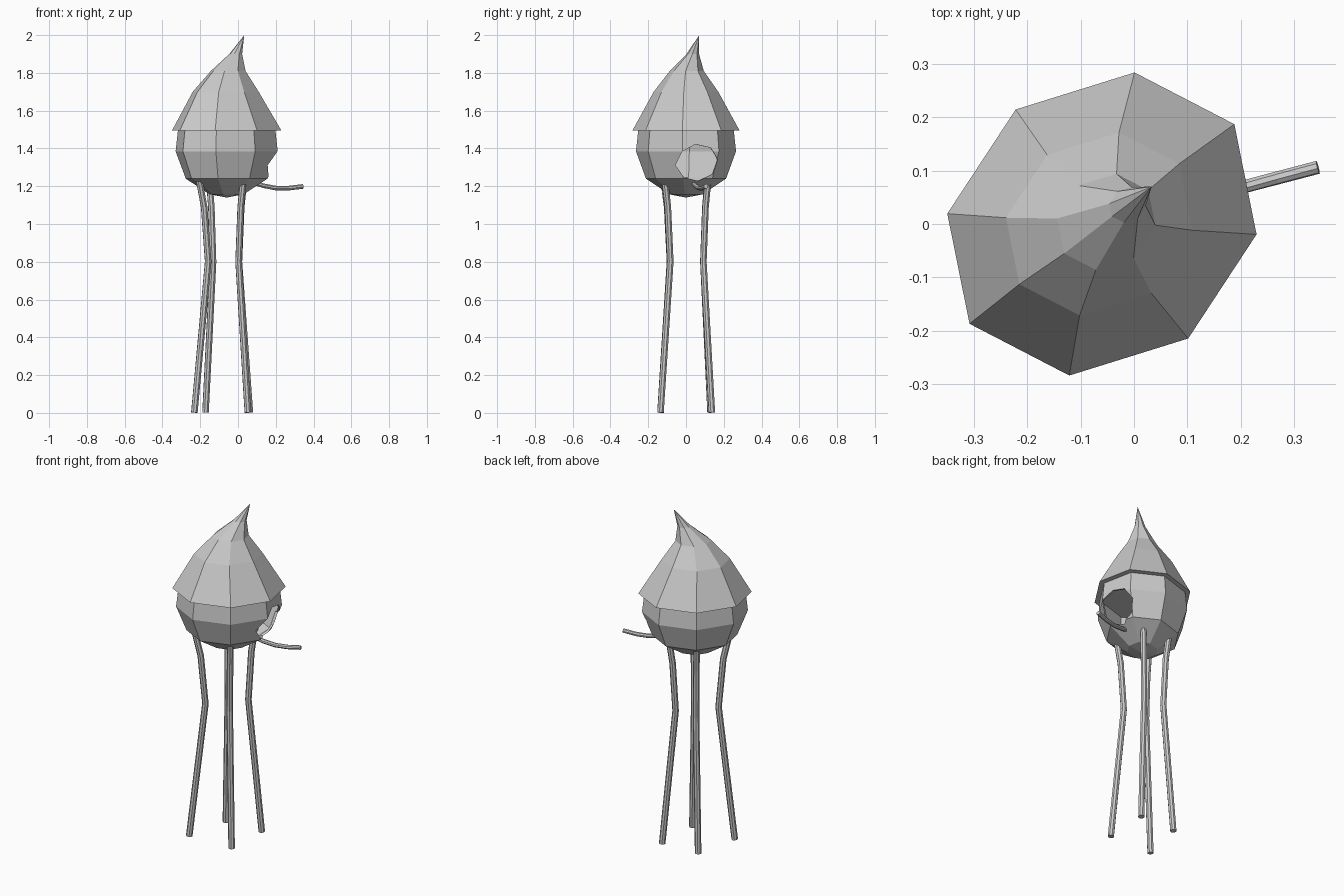
import bpy, bmesh, math
from mathutils import Vector

if "Cube" in bpy.data.objects:
    bpy.data.objects.remove(bpy.data.objects["Cube"])

CX = -0.06                      # house axis
TURN = math.radians(37)         # long axis of the oval plan
AIM = math.radians(14.7)        # direction of doorway and perch


def oval(cx, cy, z, r):
    """Eight-sided ring, slightly stretched along the TURN direction."""
    pts = []
    for k in range(8):
        a = k * math.pi / 4
        u, v = 1.07 * r * math.cos(a), 0.925 * r * math.sin(a)
        pts.append(Vector((cx + u * math.cos(TURN) - v * math.sin(TURN),
                           cy + u * math.sin(TURN) + v * math.cos(TURN), z)))
    return pts


def loft(name, rings):
    """Skin a list of rings; a one-point ring is a tip, open ends are capped."""
    bm = bmesh.new()
    vs = [[bm.verts.new(p) for p in ring] for ring in rings]
    for a, b in zip(vs, vs[1:]):
        n = max(len(a), len(b))
        for i in range(n):
            j = (i + 1) % n
            if len(a) == 1:
                bm.faces.new((a[0], b[j], b[i]))
            elif len(b) == 1:
                bm.faces.new((a[i], a[j], b[0]))
            else:
                bm.faces.new((a[i], a[j], b[j], b[i]))
    for end in (vs[0], vs[-1]):
        if len(end) > 2:
            bm.faces.new(end)
    bmesh.ops.recalc_face_normals(bm, faces=bm.faces)
    me = bpy.data.meshes.new(name)
    bm.to_mesh(me)
    bm.free()
    ob = bpy.data.objects.new(name, me)
    bpy.context.collection.objects.link(ob)
    return ob


def tube(name, path, r, sides=8):
    """Round rod along a list of points."""
    path = [Vector(p) for p in path]
    rings = []
    for i, p in enumerate(path):
        d = (path[min(i + 1, len(path) - 1)] - path[max(i - 1, 0)]).normalized()
        side = d.cross(Vector((0.3, 1, 0.2))).normalized()
        up = d.cross(side)
        rings.append([p + r * (math.cos(t) * side + math.sin(t) * up)
                      for t in (2 * math.pi * k / sides for k in range(sides))])
    return loft(name, rings)


# hollow pot body: outer wall up, inner wall back down
wall = [(1.157, 0.09), (1.24, 0.217), (1.385, 0.271), (1.52, 0.256)]
outer = [oval(CX, 0, z, r) for z, r in wall]
inner = [oval(CX, 0, z + 0.006 * (i < 2), r - 0.01) for i, (z, r) in enumerate(wall)]
body = loft("body", [[Vector((CX, 0, 1.14))]] + outer + inner[::-1]
            + [[Vector((CX, 0, 1.15))]])

# doorway cut through the front wall
out = Vector((math.cos(AIM), math.sin(AIM), 0))
across = Vector((-out.y, out.x, 0))
mid = Vector((CX, 0, 1.325))
door = []
for reach in (0.1, 0.4):
    door.append([mid + reach * out + 0.11 * math.cos(t) * across
                 + Vector((0, 0, 0.098 * math.sin(t)))
                 for t in (math.radians(45 * k + 8) for k in range(8))])
cutter = loft("doorway_cutter", door)
cutter.hide_render = True
mod = body.modifiers.new("doorway", 'BOOLEAN')
mod.operation = 'DIFFERENCE'
mod.solver = 'EXACT'
mod.object = cutter
bpy.context.view_layer.objects.active = body
bpy.ops.object.modifier_apply(modifier=mod.name)
bpy.data.objects.remove(cutter)

# roof bending over to a pointed tip
loft("roof", [oval(CX, 0, 1.495, 0.29),
              oval(-0.065, 0, 1.70, 0.175),
              oval(-0.052, 0.004, 1.81, 0.092),
              oval(-0.012, 0.036, 1.90, 0.034),
              [Vector((0.033, 0.07, 2.0))]])

# perch under the doorway
tube("perch", [Vector((CX, 0, z)) + d * out for d, z in
               ((0.14, 1.222), (0.20, 1.203), (0.27, 1.19), (0.34, 1.19), (0.418, 1.199))],
     0.0125)

# four bent legs: top, knee and foot positions
legs = {
    "front_left_leg": ((-0.205, -0.118), (-0.158, -0.085), (-0.231, -0.135)),
    "back_left_leg": ((-0.152, 0.115), (-0.132, 0.092), (-0.172, 0.13)),
    "front_right_leg": ((0.028, -0.112), (0.003, -0.083), (0.052, -0.135)),
    "back_right_leg": ((0.032, 0.117), (0.005, 0.092), (0.063, 0.137)),
}
for name, (top, knee, foot) in legs.items():
    t, k, f = (Vector((*p, z)) for p, z in ((top, 1.23), (knee, 0.8), (foot, 0.002)))
    bend = t.lerp(k, 0.55)
    bend.z = 1.09
    tube(name, [t, bend, k, f], 0.018)
